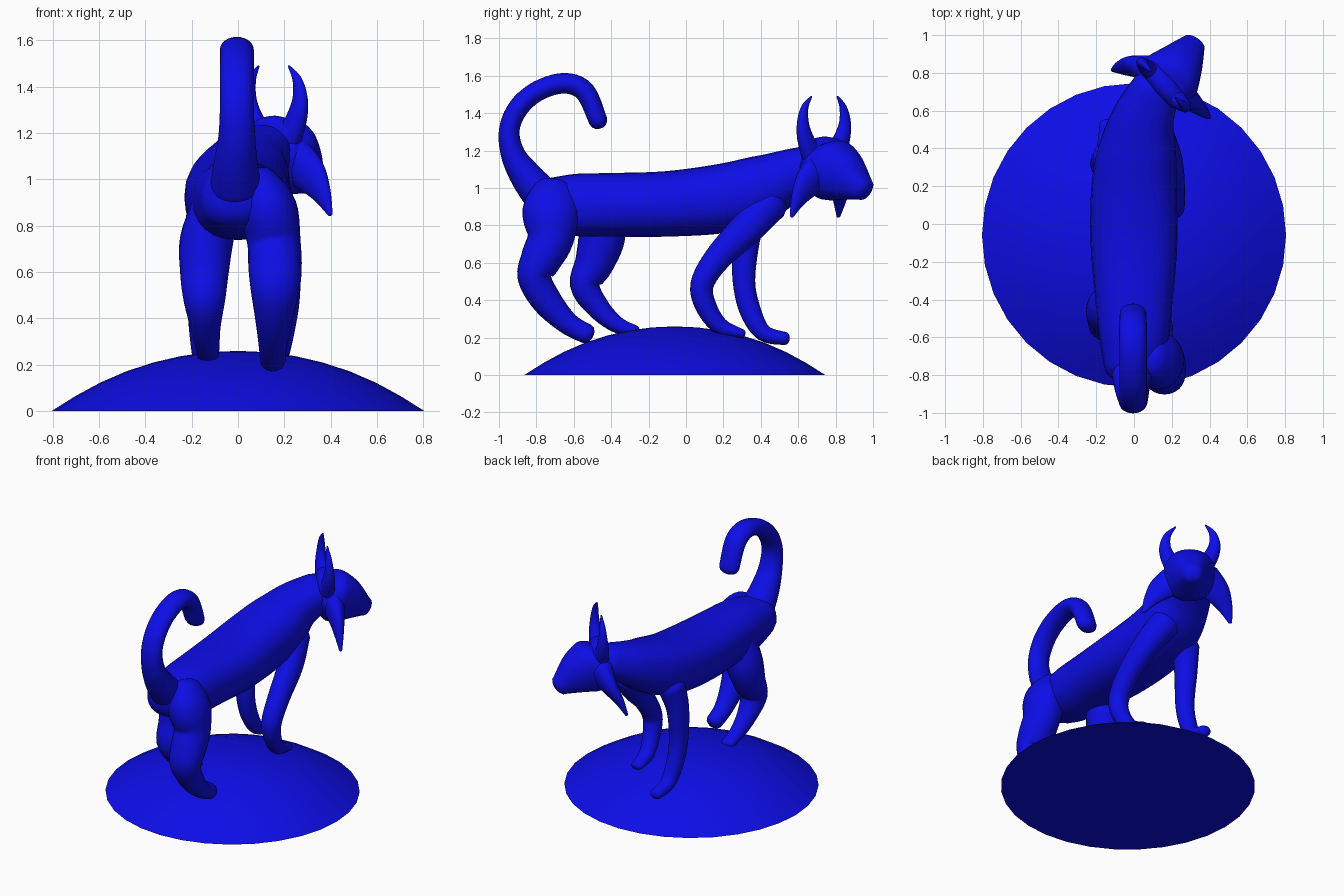
import bpy, bmesh, math
from mathutils import Vector

blue = bpy.data.materials.new("deep blue")
blue.diffuse_color = (0.004, 0.004, 0.8, 1)


def finish(name, bm, angle=40):
    bmesh.ops.recalc_face_normals(bm, faces=bm.faces[:])
    me = bpy.data.meshes.new(name)
    bm.to_mesh(me)
    bm.free()
    me.materials.append(blue)
    ob = bpy.data.objects.new(name, me)
    bpy.context.collection.objects.link(ob)
    bpy.context.view_layer.objects.active = ob
    ob.select_set(True)
    bpy.ops.object.shade_smooth_by_angle(angle=math.radians(angle))
    ob.select_set(False)
    return ob


def spline(keys, steps):
    """Smooth path through keys of (x, y, z, side radius, other radius)."""
    out, n = [], len(keys)
    for i in range(n - 1):
        a, b, c, d = (keys[max(0, min(n - 1, j))] for j in (i - 1, i, i + 1, i + 2))
        for k in range(steps):
            t = k / steps
            out.append([0.5 * (2 * q + (r - p) * t + (2 * p - 5 * q + 4 * r - s) * t * t
                               + (3 * q - p - 3 * r + s) * t ** 3)
                        for p, q, r, s in zip(a, b, c, d)])
    return out + [list(keys[-1])]


def limb(name, keys, side=(1, 0, 0), power=2.0, cap=0.7, steps=5, sides=24):
    """Loft of elliptical rings along a path, with rounded ends."""
    pts = spline(keys, steps)
    pos = [Vector(p[:3]) for p in pts]
    rings = []
    last = len(pts) - 1
    for i, p in enumerate(pts):
        tan = (pos[min(i + 1, last)] - pos[max(i - 1, 0)]).normalized()
        ring = (pos[i], tan, p[3], p[4])
        if i in (0, last):
            sign = -1 if i == 0 else 1
            extra = []
            for deg in (30, 55, 75):
                a = math.radians(deg)
                off = tan * sign * cap * min(p[3], p[4]) * math.sin(a)
                extra.append((pos[i] + off, tan, p[3] * math.cos(a), p[4] * math.cos(a)))
            rings += extra[::-1] + [ring] if i == 0 else [ring] + extra
        else:
            rings.append(ring)
    bm = bmesh.new()
    loops = []
    for c, tan, a, b in rings:
        s = Vector(side)
        s = (s - tan * s.dot(tan)).normalized()
        u = tan.cross(s)
        loop = []
        for k in range(sides):
            w = 2 * math.pi * k / sides
            x, y = math.cos(w), math.sin(w)
            x = math.copysign(abs(x) ** (2 / power), x)
            y = math.copysign(abs(y) ** (2 / power), y)
            loop.append(bm.verts.new(c + s * a * x + u * b * y))
        loops.append(loop)
    for l, m in zip(loops, loops[1:]):
        for k in range(sides):
            j = (k + 1) % sides
            bm.faces.new((l[k], l[j], m[j], m[k]))
    bm.faces.new(loops[0])
    bm.faces.new(loops[-1])
    return finish(name, bm)


# Domed ground: a shallow spherical cap with a flat underside
bm = bmesh.new()
R, rad, h, seg = 1.36, 0.805, 0.26, 32
amax = math.asin(rad / R)
loops = []
for i in range(1, 8):
    a = amax * i / 7
    r, z = R * math.sin(a), max(0, h - R * (1 - math.cos(a)))
    loops.append([bm.verts.new((r * math.cos(2 * math.pi * k / seg),
                                -0.06 + r * math.sin(2 * math.pi * k / seg), z))
                  for k in range(seg)])
top = bm.verts.new((0, -0.06, h))
for k in range(seg):
    j = (k + 1) % seg
    bm.faces.new((top, loops[0][k], loops[0][j]))
    for l, m in zip(loops, loops[1:]):
        bm.faces.new((l[k], m[k], m[j], l[j]))
bm.faces.new(loops[-1])
finish("ground_dome", bm, 30)

# Torso running into the neck
limb("body", [(-0.01, -0.76, 0.92, 0.15, 0.13), (0, -0.6, 0.91, 0.185, 0.165),
              (0, -0.4, 0.91, 0.205, 0.17), (0, -0.1, 0.915, 0.23, 0.175),
              (0, 0.2, 0.945, 0.225, 0.185), (0.02, 0.4, 1.0, 0.205, 0.175),
              (0.05, 0.56, 1.07, 0.165, 0.14), (0.12, 0.72, 1.13, 0.13, 0.11)], power=2.4)

# Curled tail
limb("tail", [(-0.01, -0.78, 0.97, 0.11, 0.10), (-0.01, -0.86, 1.07, 0.095, 0.085),
              (-0.005, -0.925, 1.18, 0.08, 0.065), (-0.005, -0.945, 1.31, 0.073, 0.055),
              (-0.005, -0.895, 1.43, 0.073, 0.055), (-0.005, -0.79, 1.52, 0.073, 0.054),
              (-0.005, -0.65, 1.56, 0.073, 0.055), (-0.005, -0.54, 1.515, 0.073, 0.055),
              (-0.005, -0.47, 1.36, 0.07, 0.05)], cap=0.9)

# Legs in a walking stance
limb("hind_leg_right", [(0.08, -0.69, 0.97, 0.10, 0.13), (0.13, -0.72, 0.87, 0.125, 0.155),
                        (0.155, -0.725, 0.73, 0.115, 0.125), (0.16, -0.775, 0.62, 0.115, 0.11),
                        (0.16, -0.81, 0.52, 0.105, 0.09), (0.155, -0.74, 0.39, 0.08, 0.08),
                        (0.15, -0.63, 0.275, 0.06, 0.06), (0.15, -0.53, 0.22, 0.055, 0.053)])
limb("hind_leg_left", [(-0.09, -0.45, 0.9, 0.10, 0.12), (-0.135, -0.45, 0.74, 0.115, 0.125),
                       (-0.145, -0.49, 0.6, 0.105, 0.105), (-0.145, -0.54, 0.48, 0.09, 0.08),
                       (-0.14, -0.47, 0.36, 0.065, 0.062), (-0.13, -0.37, 0.27, 0.05, 0.045),
                       (-0.13, -0.27, 0.235, 0.045, 0.03)])
limb("front_leg_right", [(0.12, 0.45, 0.92, 0.10, 0.10), (0.18, 0.32, 0.78, 0.08, 0.09),
                         (0.2, 0.165, 0.62, 0.07, 0.072), (0.2, 0.085, 0.48, 0.066, 0.062),
                         (0.19, 0.11, 0.36, 0.057, 0.056), (0.175, 0.185, 0.26, 0.05, 0.045),
                         (0.17, 0.30, 0.22, 0.04, 0.025)])
limb("front_leg_left", [(-0.13, 0.35, 0.88, 0.09, 0.09), (-0.16, 0.32, 0.72, 0.072, 0.075),
                        (-0.16, 0.31, 0.5, 0.062, 0.06), (-0.155, 0.345, 0.34, 0.055, 0.057),
                        (-0.145, 0.415, 0.225, 0.05, 0.045), (-0.14, 0.53, 0.195, 0.042, 0.035)])

# Wedge-shaped head turned to the right
turn = (0.76, -0.65, 0)
limb("head", [(0.15, 0.72, 1.13, 0.15, 0.12), (0.19, 0.775, 1.1, 0.165, 0.165),
              (0.245, 0.85, 1.06, 0.125, 0.14), (0.31, 0.945, 0.995, 0.07, 0.065)],
     side=turn, power=2.3, cap=0.6)

# Drooping pointed ears
limb("ear_right", [(0.23, 0.71, 1.1, 0.08, 0.10), (0.31, 0.645, 1.02, 0.05, 0.085),
                   (0.36, 0.60, 0.94, 0.03, 0.05), (0.398, 0.565, 0.85, 0.01, 0.012)],
     side=(0.65, 0.76, 0))
limb("ear_left", [(0.09, 0.81, 1.1, 0.08, 0.10), (0.01, 0.83, 1.02, 0.05, 0.085),
                  (-0.06, 0.825, 0.94, 0.03, 0.05), (-0.112, 0.815, 0.85, 0.01, 0.012)],
     side=(0.65, 0.76, 0))

# Band across the crown and the two incurved horns
limb("crown_band", [(0.23, 0.655, 1.19, 0.05, 0.06), (0.16, 0.735, 1.215, 0.06, 0.06),
                    (0.09, 0.815, 1.2, 0.05, 0.06)], side=(0.65, 0.76, 0))
limb("horn_right", [(0.22, 0.67, 1.18, 0.05, 0.06), (0.255, 0.637, 1.27, 0.04, 0.048),
                    (0.268, 0.625, 1.35, 0.028, 0.036), (0.255, 0.635, 1.43, 0.018, 0.022),
                    (0.22, 0.67, 1.488, 0.005, 0.005)], side=(0.65, 0.76, 0))
limb("horn_left", [(0.1, 0.8, 1.18, 0.05, 0.06), (0.06, 0.835, 1.27, 0.04, 0.048),
                   (0.047, 0.85, 1.35, 0.028, 0.036), (0.058, 0.84, 1.43, 0.018, 0.022),
                   (0.088, 0.81, 1.488, 0.005, 0.005)], side=(0.65, 0.76, 0))
